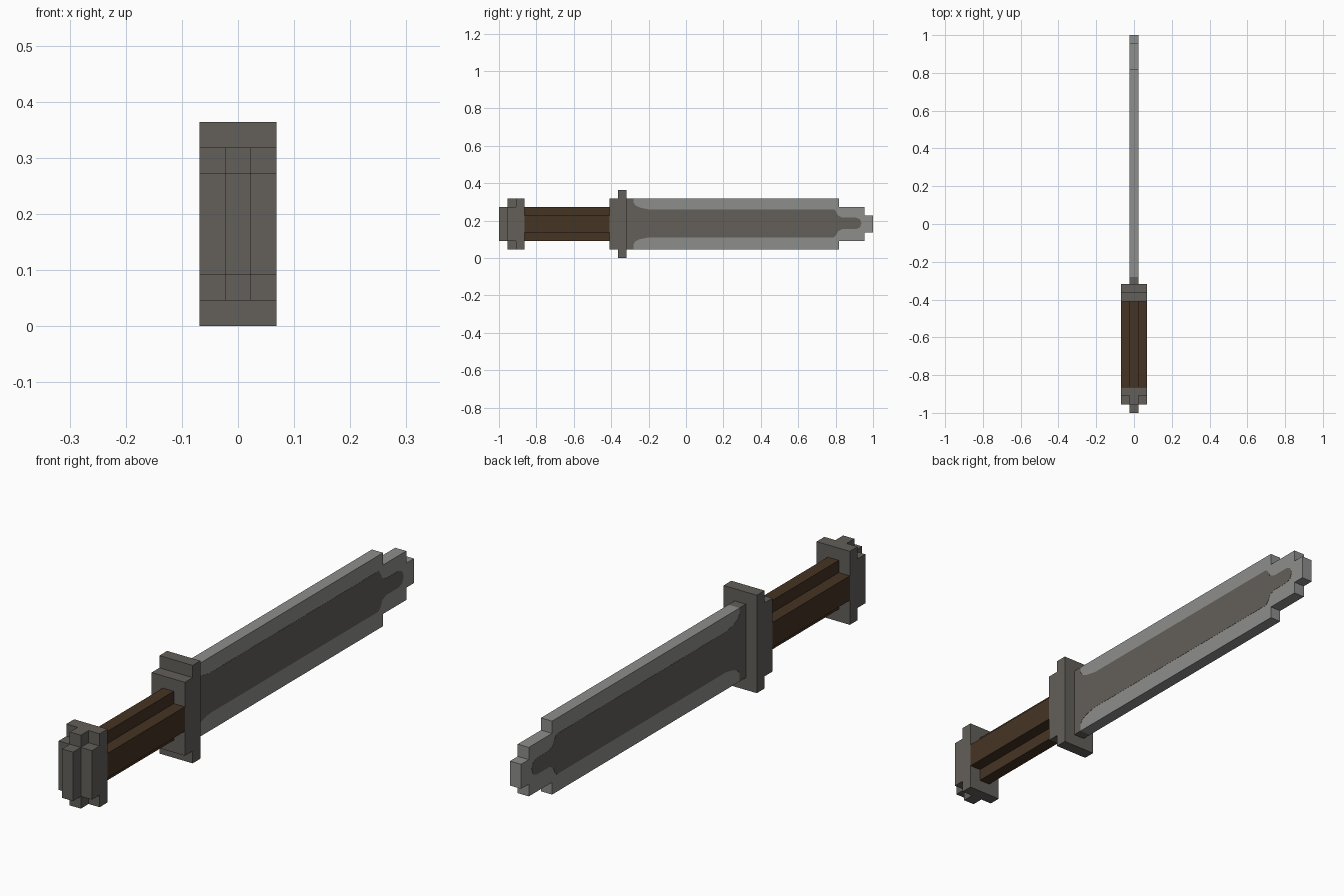
import bpy, bmesh
from mathutils import Vector

cube = bpy.data.objects.get("Cube")
if cube:
    bpy.data.objects.remove(cube, do_unlink=True)

U = 1 / 22   # one block of the sword; all sizes below are in blocks
MID = 4      # height of the sword's long axis


def material(name, rgb):
    m = bpy.data.materials.new(name)
    m.use_nodes = True
    m.diffuse_color = (*rgb, 1)
    m.node_tree.nodes["Principled BSDF"].inputs["Base Color"].default_value = (*rgb, 1)
    return m


STEEL = material("light steel", (0.27, 0.27, 0.265))
IRON = material("dark iron", (0.125, 0.115, 0.101))
LEATHER = material("brown leather", (0.06, 0.034, 0.017))


def prism(name, outline, axis, start, end, mats, cut_y=None):
    """Extrude an outline along x (points are y, z) or along y (points are x, z)."""
    def place(a, b, t):
        x, y = (t, a) if axis == "x" else (a, t)
        return Vector((x, y, b + MID)) * U

    bm = bmesh.new()
    face = bm.faces.new([bm.verts.new(place(a, b, start)) for a, b in outline])
    step = Vector((end - start, 0, 0)) if axis == "x" else Vector((0, end - start, 0))
    new = bmesh.ops.extrude_face_region(bm, geom=[face], use_keep_orig=True)["geom"]
    bmesh.ops.translate(bm, vec=step * U, verts=[g for g in new if isinstance(g, bmesh.types.BMVert)])
    if cut_y is not None:
        # second material covers everything in front of the cut
        bmesh.ops.bisect_plane(bm, geom=bm.verts[:] + bm.edges[:] + bm.faces[:],
                               plane_co=(0, cut_y * U, 0), plane_no=(0, 1, 0))
        for f in bm.faces:
            f.material_index = int(f.calc_center_median().y < cut_y * U)
    bmesh.ops.recalc_face_normals(bm, faces=bm.faces[:])
    mesh = bpy.data.meshes.new(name)
    bm.to_mesh(mesh)
    bm.free()
    for m in mats:
        mesh.materials.append(m)
    obj = bpy.data.objects.new(name, mesh)
    bpy.context.collection.objects.link(obj)
    return obj


def mirrored(half):
    """Close a half outline by mirroring it about the long axis."""
    return half + [(a, -b) for a, b in reversed(half) if b]


def rect(w, h):
    return [(-w, -h), (w, -h), (w, h), (-w, h)]


def plus(w, h, inner_w, inner_h):
    return mirrored([(-w, inner_h), (-inner_w, inner_h), (-inner_w, h),
                     (inner_w, h), (inner_w, inner_h), (w, inner_h)])


# Pommel: end knob, stepped cap and plate
prism("pommel_knob", rect(0.5, 2), "y", -22, -21, [IRON])
prism("pommel_cap", plus(1.5, 3, 0.5, 2), "y", -21, -20, [IRON])
prism("pommel_plate", rect(1.5, 3), "y", -20, -19, [IRON])

# Grip with a plus-shaped section
prism("grip", plus(1.5, 2, 0.5, 1), "y", -19, -9, [LEATHER])

# Stepped crossguard
prism("guard", mirrored([(-9, 3), (-8, 3), (-8, 4), (-7, 4)]), "x", -1.5, 1.5, [IRON])

# Blade with a stepped tip and a dark band at the guard
BAND = -6.2
prism("blade", mirrored([(-7, 3), (18, 3), (18, 2), (21, 2), (21, 1), (22, 1)]),
      "x", -0.5, 0.5, [STEEL, IRON], cut_y=BAND)

# Dark fuller on both flats, flared at the guard and narrowed at the tip
fuller = mirrored([(BAND, 2.5), (-5.95, 2.1), (-5.4, 1.85), (-4.4, 1.65), (17.4, 1.65),
                   (17.65, 1.4), (17.9, 0.9), (18.4, 0.68), (20, 0.68), (20.45, 0.5), (20.65, 0)])
fuller = [(y, z + 0.08) for y, z in fuller]
for name, side in (("fuller_left", 1), ("fuller_right", -1)):
    prism(name, fuller, "x", side * 0.48, side * 0.515, [IRON])
